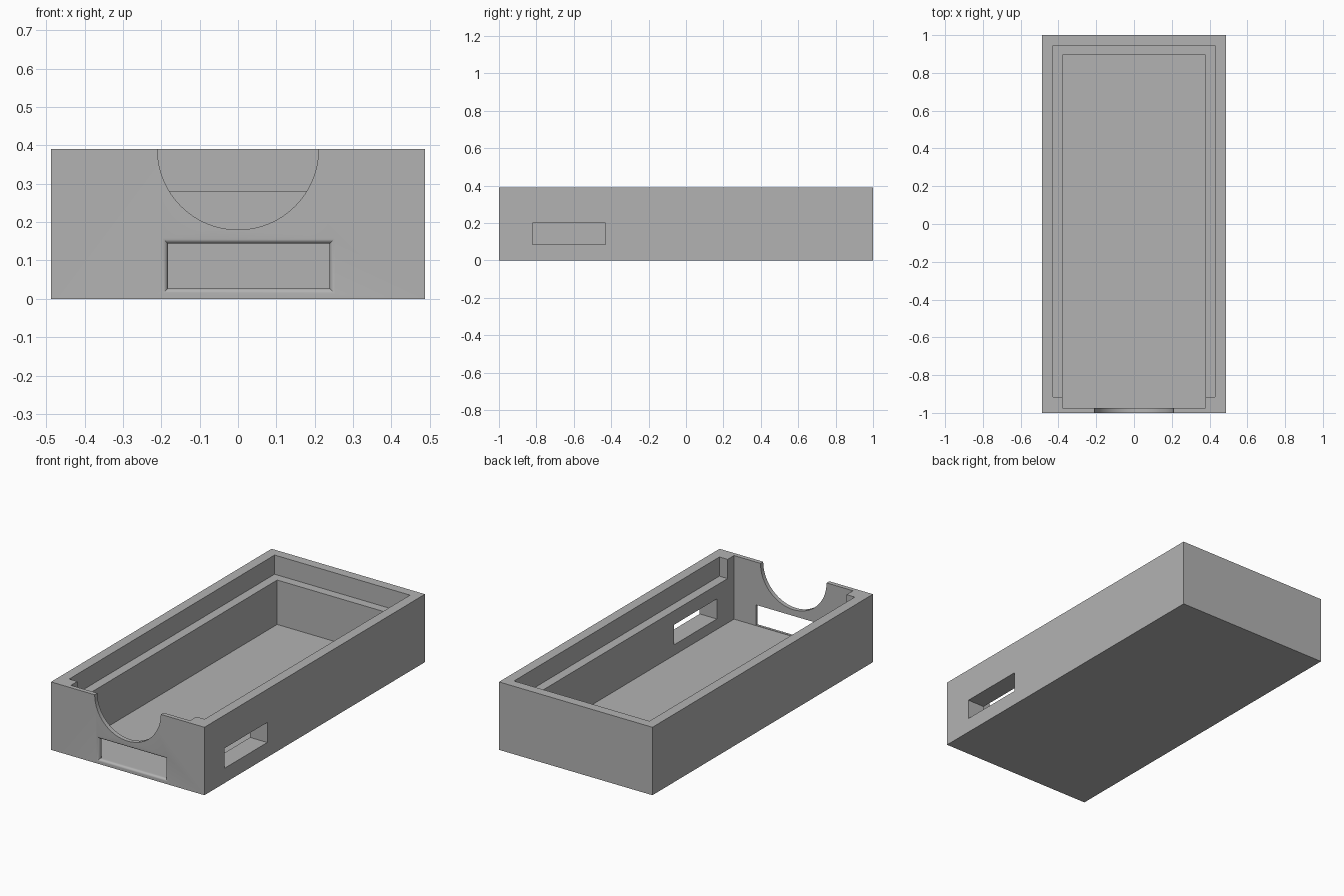
import bpy, bmesh, math

default = bpy.data.objects.get("Cube")
if default:
    bpy.data.objects.remove(default, do_unlink=True)

grey = bpy.data.materials.new("plain grey")
grey.use_nodes = True
colour = (0.45, 0.45, 0.45, 1)
grey.diffuse_color = colour
grey.node_tree.nodes["Principled BSDF"].inputs["Base Color"].default_value = colour


def loft(name, rings):
    """Closed solid through matching rings of points."""
    bm = bmesh.new()
    loops = [[bm.verts.new(p) for p in ring] for ring in rings]
    n = len(loops[0])
    for a, b in zip(loops, loops[1:]):
        for i in range(n):
            j = (i + 1) % n
            bm.faces.new((a[i], a[j], b[j], b[i]))
    bm.faces.new(loops[0])
    bm.faces.new(loops[-1])
    bmesh.ops.recalc_face_normals(bm, faces=bm.faces)
    mesh = bpy.data.meshes.new(name)
    bm.to_mesh(mesh)
    bm.free()
    mesh.materials.append(grey)
    obj = bpy.data.objects.new(name, mesh)
    bpy.context.collection.objects.link(obj)
    return obj


def rect(x0, x1, z0, z1, y, grow=0):
    x0, x1, z0, z1 = x0 - grow, x1 + grow, z0 - grow, z1 + grow
    return [(x0, y, z0), (x1, y, z0), (x1, y, z1), (x0, y, z1)]


def box(name, x0, x1, y0, y1, z0, z1):
    return loft(name, [rect(x0, x1, z0, z1, y) for y in (y0, y1)])


HALF, HEIGHT, FLOOR, LEDGE = 0.487, 0.39, 0.025, 0.28
tray = box("open_case", -HALF, HALF, -1, 1, 0, HEIGHT)

# Main hollow, stepped rim for a lid, and side port
cutters = [
    box("hollow_cutter", -0.378, 0.378, -0.975, 0.895, FLOOR, 0.5),
    box("rim_cutter", -0.43, 0.43, -0.917, 0.946, LEDGE, 0.52),
    box("side_port_cutter", 0.34, 0.55, -0.82, -0.43, 0.085, 0.2),
]

# Round notch in the thin front wall
radius, steps = 0.21, 64
circle = [(radius * math.cos(t), radius * math.sin(t) + HEIGHT)
          for t in (math.tau * i / steps for i in range(steps))]
cutters.append(loft("notch_cutter", [[(x, y, z) for x, z in circle] for y in (-1.05, -0.94)]))

# Front port with a rounded outer lip
port = (-0.183, 0.239, 0.027, 0.144)
lip = 0.014
rings = [rect(*port, -1.03, lip)]
for i in range(7):
    a = math.pi / 2 * i / 6
    rings.append(rect(*port, -1 + lip * (1 - math.cos(a)), lip * (1 - math.sin(a))))
rings.append(rect(*port, -0.94))
cutters.append(loft("front_port_cutter", rings))

# Apply every cut, then drop the helpers
bpy.context.view_layer.objects.active = tray
for cutter in cutters:
    cutter.hide_render = True
    cut = tray.modifiers.new(cutter.name, "BOOLEAN")
    cut.operation = "DIFFERENCE"
    cut.solver = "EXACT"
    cut.object = cutter
    bpy.ops.object.modifier_apply(modifier=cut.name)
    bpy.data.objects.remove(cutter, do_unlink=True)

# Smooth only the notch and lip curves
bpy.ops.object.select_all(action="DESELECT")
tray.select_set(True)
bpy.ops.object.shade_smooth_by_angle(angle=math.radians(30))
